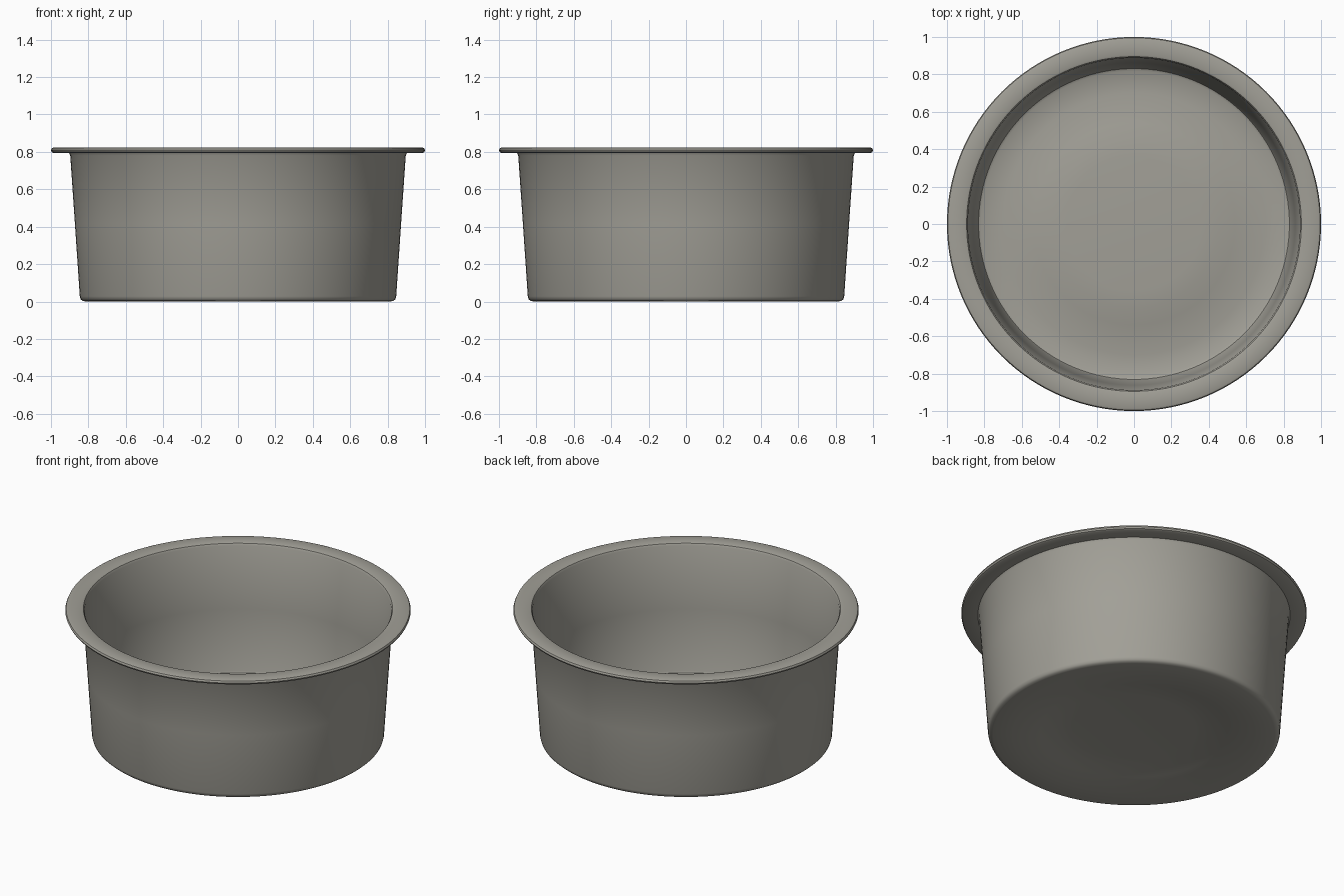
import bpy, bmesh, math

if "Cube" in bpy.data.objects:
    bpy.data.objects.remove(bpy.data.objects["Cube"])

# One warm grey metal colour
mat = bpy.data.materials.new("warm grey metal")
mat.diffuse_color = (0.36, 0.35, 0.31, 1)
mat.use_nodes = True
mat.node_tree.nodes["Principled BSDF"].inputs["Base Color"].default_value = mat.diffuse_color

# Closed cross-section (radius, height): underside, outer wall, rim, inner wall, floor
profile = [
    (0, 0.05), (0.36, 0.048), (0.45, 0.042), (0.54, 0.026), (0.61, 0.014), (0.70, 0.007),
    (0.815, 0.004), (0.832, 0.008), (0.842, 0.017), (0.846, 0.032),
    (0.872, 0.42), (0.897, 0.785), (0.904, 0.798),
    (0.985, 0.798), (0.995, 0.803), (1.0, 0.813), (0.995, 0.824), (0.985, 0.828),
    (0.905, 0.828), (0.895, 0.824), (0.888, 0.812),
    (0.862, 0.42), (0.836, 0.036), (0.831, 0.026), (0.818, 0.019),
    (0.70, 0.021), (0.61, 0.028), (0.54, 0.040), (0.45, 0.056), (0.36, 0.062), (0, 0.064),
]
SEG = 128

# Spin the cross-section into the pan
bm = bmesh.new()
rings = []
for r, z in profile:
    if r == 0:
        rings.append([bm.verts.new((0, 0, z))])
    else:
        rings.append([bm.verts.new((r * math.cos(2 * math.pi * i / SEG),
                                    r * math.sin(2 * math.pi * i / SEG), z))
                      for i in range(SEG)])
for a, b in zip(rings, rings[1:]):
    for i in range(SEG):
        j = (i + 1) % SEG
        if len(a) == 1:
            bm.faces.new((a[0], b[j], b[i]))
        elif len(b) == 1:
            bm.faces.new((a[i], a[j], b[0]))
        else:
            bm.faces.new((a[i], a[j], b[j], b[i]))
bmesh.ops.recalc_face_normals(bm, faces=bm.faces)

# Stand it exactly on the ground
low = min(v.co.z for v in bm.verts)
for v in bm.verts:
    v.co.z -= low
mesh = bpy.data.meshes.new("round_pan")
bm.to_mesh(mesh)
bm.free()
mesh.materials.append(mat)
pan = bpy.data.objects.new("round_pan", mesh)
bpy.context.collection.objects.link(pan)

# Smooth walls, crisp rim
bpy.context.view_layer.objects.active = pan
pan.select_set(True)
bpy.ops.object.shade_smooth_by_angle(angle=math.radians(35))
